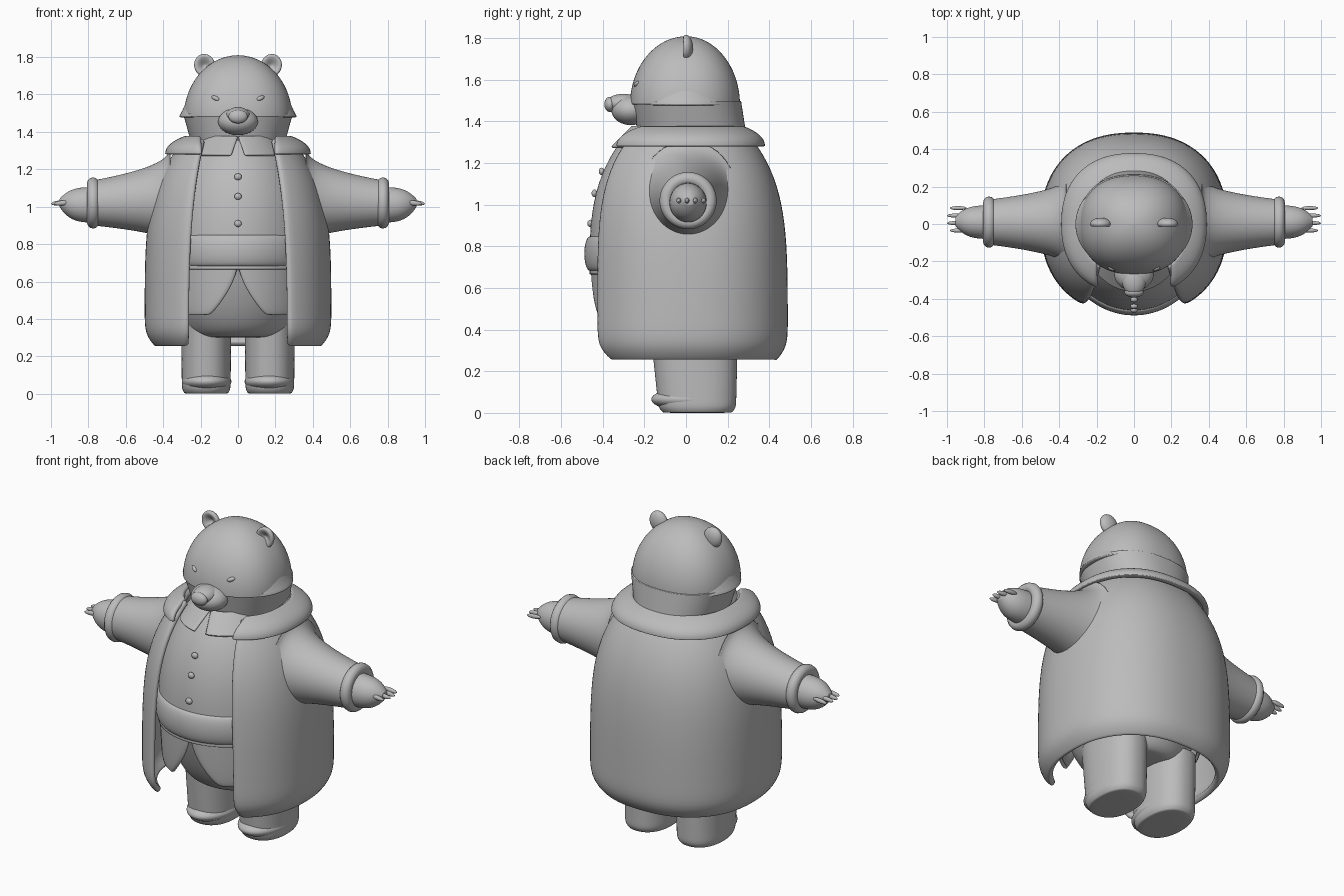
import bpy
import bmesh
from math import sin, cos, asin, sqrt, pi, copysign
from mathutils import Matrix, Euler

default_cube = bpy.data.objects.get("Cube")
if default_cube:
    bpy.data.objects.remove(default_cube, do_unlink=True)

grey = (0.5, 0.5, 0.5, 1)
clay = bpy.data.materials.new("plain_grey")
clay.use_nodes = True
clay.diffuse_color = grey
clay.node_tree.nodes["Principled BSDF"].inputs["Base Color"].default_value = grey

ALONG_X = Matrix.Rotation(pi / 2, 4, 'Y')
BOXY = 2.3


def straight(u):
    return u


def quick(u):
    return u ** 0.4


def dome(u):
    return 1 - sqrt(max(0, 1 - u * u))


def barrel(u):
    return 1 - max(0, sin(pi * u)) ** 0.3


def finish(name, bm, mirror=False, thickness=0):
    """Turn a bmesh into a smooth object with its modifiers."""
    mesh = bpy.data.meshes.new(name)
    for face in bm.faces:
        face.smooth = True
    bm.to_mesh(mesh)
    bm.free()
    mesh.materials.append(clay)
    part = bpy.data.objects.new(name, mesh)
    bpy.context.collection.objects.link(part)
    if mirror:
        part.modifiers.new("mirror", 'MIRROR').use_mirror_merge = False
    if thickness:
        shell = part.modifiers.new("thickness", 'SOLIDIFY')
        shell.thickness = thickness
        shell.offset = -1
    smooth = part.modifiers.new("smooth", 'SUBSURF')
    smooth.levels = smooth.render_levels = 1


def loft(name, bottom, top, base, tip, curve=straight, gap=None, tuck=0,
         square=2, matrix=None, steps=18, sides=48, **options):
    """Blend a base outline (half width, front, back, centre) into a tip outline.
    The curve shapes the blend, tuck rounds the lower rim in, gap opens the front."""
    bm = bmesh.new()
    rows = []
    for i in range(steps + 1):
        u = (1 - cos(pi * i / steps)) / 2
        blend = curve(u)
        width, front, back, centre = (a + (b - a) * blend for a, b in zip(base, tip))
        rim = 1 - tuck * max(0, 1 - u * 10) ** 2
        width, depth = max(width, 0.01) * rim, (back - front) / 2 * rim
        start = asin((gap(u) / width) ** (square / 2)) if gap else 0
        row = []
        for j in range(sides):
            t = start + 2 * (pi - start) * j / (sides - 1 if gap else sides)
            across = copysign(abs(sin(t)) ** (2 / square), sin(t))
            along = copysign(abs(cos(t)) ** (2 / square), cos(t))
            row.append(bm.verts.new((centre + width * across,
                                     (front + back) / 2 - depth * along,
                                     bottom + (top - bottom) * u)))
        rows.append(row)
    for low, high in zip(rows, rows[1:]):
        for j in range(sides - 1 if gap else sides):
            k = (j + 1) % sides
            bm.faces.new((low[j], low[k], high[k], high[j]))
    if not gap:
        bm.faces.new(rows[0][::-1])
        bm.faces.new(rows[-1])
    if matrix:
        bm.transform(matrix)
    finish(name, bm, **options)


def ball(name, place, size, tilt=(0, 0, 0), hollow=False, **options):
    """Ellipsoid; hollow dishes its front in."""
    bm = bmesh.new()
    bmesh.ops.create_uvsphere(bm, u_segments=24, v_segments=16, radius=1)
    if hollow:
        for v in bm.verts:
            if v.co.y < 0:
                v.co.y *= 1.6 * sqrt(v.co.x ** 2 + v.co.z ** 2) - 0.6
    bm.transform(Matrix.LocRotScale(place, Euler(tilt), size))
    finish(name, bm, **options)


# Open coat with a rounded hem, and its turned-down collar
loft("coat", bottom=0.25, top=1.37,
     base=(0.5, -0.49, 0.49, 0), tip=(0.27, -0.3, 0.27, 0),
     curve=lambda u: u ** 5, gap=lambda u: 0.27 - 0.08 * u ** 3,
     tuck=0.12, square=BOXY, thickness=0.035)
loft("coat_collar", bottom=1.28, top=1.38,
     base=(0.39, -0.38, 0.38, 0), tip=(0.28, -0.28, 0.27, 0),
     curve=lambda u: u ** 2.5, gap=lambda u: 0.2,
     square=BOXY, steps=8, thickness=0.03)

# Sleeves flaring into the coat, rolled cuffs
loft("sleeves", bottom=0.36, top=0.78,
     base=(0.27, -0.24, 0.26, -1.06), tip=(0.12, -0.11, 0.13, -1.02),
     curve=quick, matrix=ALONG_X, mirror=True)
for side, label in ((1, "left"), (-1, "right")):
    bpy.ops.mesh.primitive_torus_add(
        location=(side * 0.775, 0.01, 1.02), rotation=(0, pi / 2, 0),
        major_radius=0.105, minor_radius=0.032)
    cuff = bpy.context.object
    cuff.name = label + "_cuff"
    cuff.data.materials.append(clay)
    bpy.ops.object.shade_smooth()

# Hands and claws
loft("hands", bottom=0.74, top=0.955,
     base=(0.095, -0.08, 0.1, -1.01), tip=(0.02, -0.01, 0.04, -1.02),
     curve=lambda u: u ** 4, matrix=ALONG_X, mirror=True)
for i, finger in enumerate(("first", "second", "third", "fourth")):
    reach = 0.955 if i in (1, 2) else 0.94
    ball(finger + "_claws", (reach, 0.04 * i - 0.035, 1.02),
         (0.045, 0.011, 0.013), tilt=(0, 0.1, 0), mirror=True)

# Vest with split tails, sash, trousers and shirt collar
loft("vest", bottom=0.66, top=1.36,
     base=(0.4, -0.465, 0.39, 0), tip=(0.22, -0.27, 0.22, 0),
     curve=lambda u: u ** 3.2)
loft("vest_tails", bottom=0.42, top=0.7,
     base=(0.37, -0.43, 0.35, 0), tip=(0.39, -0.46, 0.38, 0),
     curve=quick, gap=lambda u: 0.15 * (1 - u) ** 1.7, thickness=0.02)
loft("sash", bottom=0.68, top=0.85,
     base=(0.41, -0.49, 0.4, 0), tip=(0.38, -0.45, 0.38, 0), curve=barrel)
loft("trousers", bottom=0.3, top=0.7,
     base=(0.2, -0.17, 0.19, 0), tip=(0.38, -0.435, 0.37, 0), curve=quick)
loft("shirt_collar", bottom=1.28, top=1.38,
     base=(0.27, -0.365, 0.24, 0), tip=(0.2, -0.26, 0.18, 0),
     gap=lambda u: 0.035 * (1 - u), steps=8, thickness=0.015)

# Vest buttons
for label, depth, height in (("top", -0.405, 1.16), ("middle", -0.44, 1.055),
                             ("lower", -0.46, 0.91)):
    ball(label + "_button", (0, depth, height), (0.02, 0.014, 0.018))

# Legs and rounded feet
loft("legs", bottom=0, top=0.38,
     base=(0.13, -0.13, 0.24, 0.17), tip=(0.135, -0.17, 0.25, 0.17),
     tuck=0.12, square=BOXY, mirror=True)
ball("feet", (0.168, 0.03, 0.065), (0.135, 0.2, 0.06), mirror=True)

# Head: jaw, flared cheek fur and domed skull
loft("jaw", bottom=1.34, top=1.5,
     base=(0.25, -0.23, 0.29, 0), tip=(0.295, -0.265, 0.265, 0), square=BOXY)
loft("cheek_fur", bottom=1.475, top=1.57,
     base=(0.325, -0.27, 0.27, 0), tip=(0.275, -0.25, 0.24, 0),
     curve=lambda u: u ** 0.7, tuck=0.04, steps=8)
loft("skull", bottom=1.48, top=1.81,
     base=(0.29, -0.27, 0.26, 0), tip=(0, 0, 0, 0), curve=dome, square=BOXY)

# Face and ears
ball("muzzle", (0, -0.265, 1.455), (0.108, 0.095, 0.073))
ball("snout_bridge", (0, -0.3, 1.488), (0.065, 0.085, 0.045))
ball("nose", (0, -0.365, 1.482), (0.052, 0.028, 0.037))
ball("eyes", (0.12, -0.235, 1.58), (0.024, 0.014, 0.012),
     tilt=(0, -0.4, 0.5), mirror=True)
ball("ears", (0.178, 0, 1.755), (0.057, 0.034, 0.062),
     tilt=(0, 0.3, 0), hollow=True, mirror=True)
